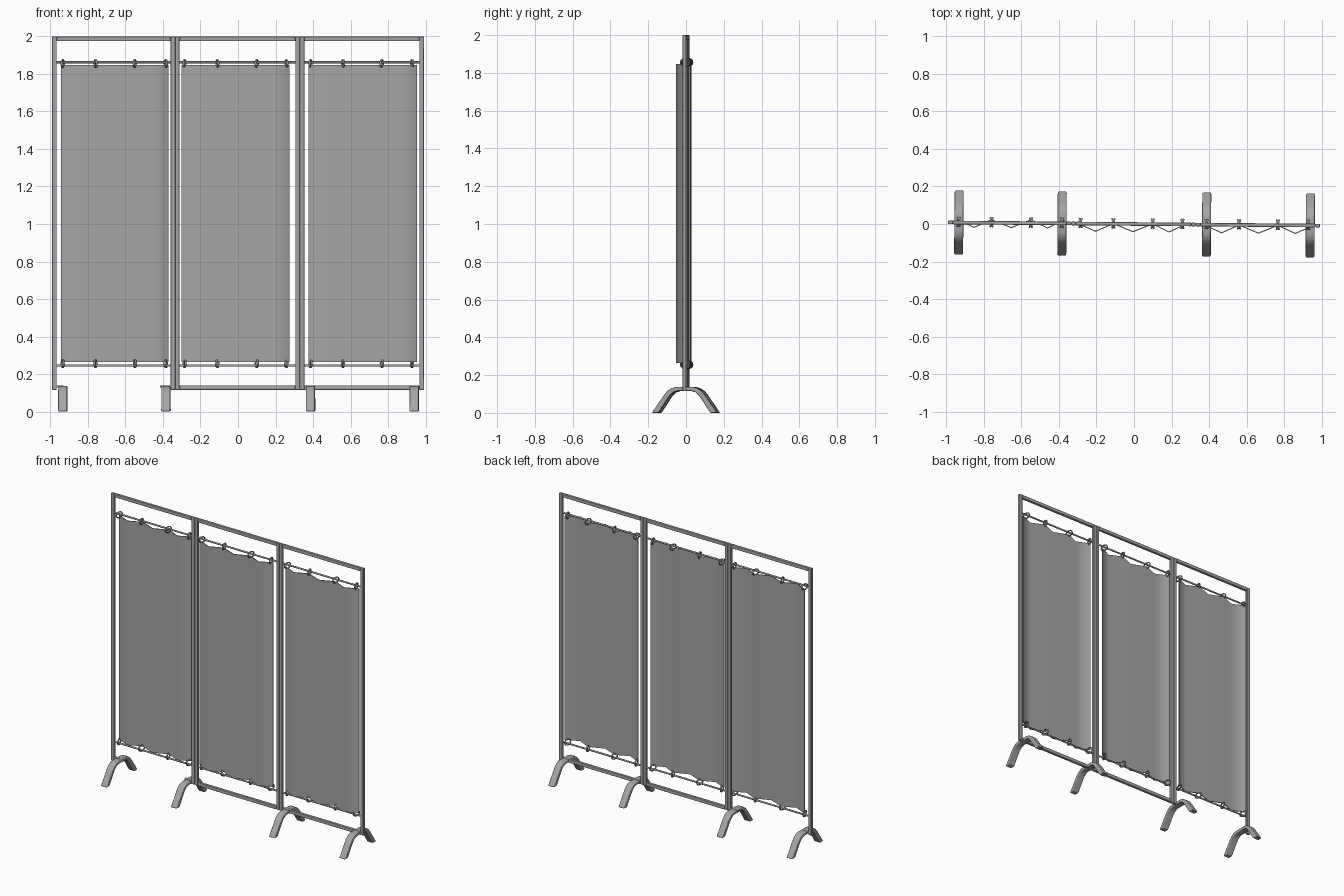
import bpy, bmesh, math
from mathutils import Matrix, Vector

if "Cube" in bpy.data.objects:
    bpy.data.objects.remove(bpy.data.objects["Cube"])

YAW = Matrix.Rotation(-0.0085, 4, 'Z')   # whole screen stands slightly turned
GREY = bpy.data.materials.new("dark_grey")
GREY.diffuse_color = (0.38, 0.38, 0.38, 1)
GREY.use_nodes = True
GREY.node_tree.nodes["Principled BSDF"].inputs["Base Color"].default_value = GREY.diffuse_color


def finish(name, bm, angle=35):
    bm.transform(YAW)
    bmesh.ops.recalc_face_normals(bm, faces=bm.faces)
    me = bpy.data.meshes.new(name)
    bm.to_mesh(me)
    bm.free()
    me.materials.append(GREY)
    ob = bpy.data.objects.new(name, me)
    bpy.context.collection.objects.link(ob)
    bpy.context.view_layer.objects.active = ob
    ob.select_set(True)
    bpy.ops.object.shade_smooth_by_angle(angle=math.radians(angle))
    ob.select_set(False)
    return ob


def bevel(ob, width, segments=2):
    m = ob.modifiers.new("bevel", 'BEVEL')
    m.width, m.segments, m.limit_method = width, segments, 'ANGLE'
    m.harden_normals = True


def add_box(bm, x0, x1, y0, y1, z0, z1):
    m = Matrix.Translation(((x0 + x1) / 2, (y0 + y1) / 2, (z0 + z1) / 2))
    bmesh.ops.create_cube(bm, size=1, matrix=m @ Matrix.Diagonal((x1 - x0, y1 - y0, z1 - z0, 1)))


def add_tube(bm, rows, closed):
    """Skin quads between equal rows of vertices; cap the ends if open."""
    n, k = len(rows), len(rows[0])
    for i in range(n if closed else n - 1):
        a, b = rows[i], rows[(i + 1) % n]
        for j in range(k):
            bm.faces.new((a[j], b[j], b[(j + 1) % k], a[(j + 1) % k]))
    if not closed:
        bm.faces.new(rows[0])
        bm.faces.new(rows[-1])


def add_ring(bm, centre, ry, rz, r, yaw, n=14, k=6):
    rot = Matrix.Rotation(yaw, 3, 'Z')
    rows = []
    for i in range(n):
        a = 2 * math.pi * i / n
        row = []
        for j in range(k):
            b = 2 * math.pi * j / k
            p = Vector((r * 1.4 * math.sin(b),
                        (ry + r * math.cos(b)) * math.cos(a),
                        (rz + r * math.cos(b)) * math.sin(a)))
            row.append(bm.verts.new(rot @ p + Vector(centre)))
        rows.append(row)
    add_tube(bm, rows, True)


T, D = 0.025, 0.0095          # tube width, half depth
Z0, Z1 = 0.115, 2.0
RODS = (0.245, 1.863)

# name, frame left/right, bottom bar, cloth left/right, cloth depth, hook positions
PANELS = [
    ("left", -0.992, -0.3345, False, -0.945, -0.372, -0.004, (-0.935, -0.76, -0.55, -0.385)),
    ("middle", -0.3345, 0.329, True, -0.30, 0.275, -0.020, (-0.285, -0.11, 0.10, 0.258)),
    ("right", 0.329, 0.992, True, 0.375, 0.955, -0.022, (0.387, 0.56, 0.767, 0.928)),
]

for name, x0, x1, bottom, c0, c1, cy, hooks in PANELS:
    # tubular frame
    w = T if name != "middle" else 0.023
    bm = bmesh.new()
    add_box(bm, x0, x0 + w, -D, D, Z0, Z1)
    add_box(bm, x1 - w, x1, -D, D, Z0, Z1)
    add_box(bm, x0 + w, x1 - w, -D, D, Z1 - T, Z1)
    if bottom:
        add_box(bm, x0 + w, x1 - w, -D, D, Z0, Z0 + T)
    bevel(finish(name + "_frame", bm), 0.004)

    # curtain rods
    bm = bmesh.new()
    for z in RODS:
        m = Matrix.Translation(((x0 + x1) / 2, 0, z)) @ Matrix.Rotation(math.pi / 2, 4, 'Y')
        bmesh.ops.create_cone(bm, cap_ends=True, segments=10, radius1=0.006, radius2=0.006,
                              depth=x1 - x0 - w, matrix=m)
    finish(name + "_rods", bm, 40)

    # zigzag cloth: folds back at each hook, smooth across the folds
    peaks = [c0, hooks[1], hooks[2], c1]
    pts = [(c0, cy + 0.021)]
    for a, b in zip(peaks, peaks[1:]):
        pts += [((a + b) / 2, cy - 0.021), (b, cy + 0.021)]
    bm = bmesh.new()
    add_tube(bm, [[bm.verts.new((x, y + dy, z)) for dy, z in
                   ((-0.003, 0.264), (0.003, 0.264), (0.003, 1.847), (-0.003, 1.847))]
                  for x, y in pts], False)
    finish(name + "_cloth", bm, 62)

    # hook rings joining cloth and rods
    bm = bmesh.new()
    for i, x in enumerate(hooks):
        for z, lean in ((RODS[0] + 0.010, 1), (RODS[1] - 0.007, -1)):
            add_ring(bm, (x, 0.003, z), 0.025, 0.020, 0.004, 0.25 * lean * (-1) ** i)
    finish(name + "_hooks", bm, 70)

# arched feet: outer and inner half profiles (y, z), mirrored
OUTER = [(0.173, 0.0), (0.108, 0.095), (0.092, 0.115), (0.068, 0.131), (0.045, 0.137)]
INNER = [(0.137, 0.0), (0.088, 0.076), (0.075, 0.094), (0.058, 0.109), (0.035, 0.116)]
outer, inner = ([(-y, z) for y, z in half] + half[::-1] for half in (OUTER, INNER))
for i, x in enumerate((-0.934, -0.384, 0.387, 0.940)):
    bm = bmesh.new()
    add_tube(bm, [[bm.verts.new((x + sx, p[0], p[1]))
                   for sx, p in ((-0.024, o), (0.024, o), (0.024, n), (-0.024, n))]
                  for o, n in zip(outer, inner)], False)
    bevel(finish("foot_%d" % (i + 1), bm), 0.006)

# short brackets tying the left feet to the posts
for i, (a, b) in enumerate(((-0.970, -0.930), (-0.415, -0.355))):
    bm = bmesh.new()
    add_box(bm, a, b, -D, D, 0.128, 0.139)
    finish("foot_bracket_%d" % (i + 1), bm)
